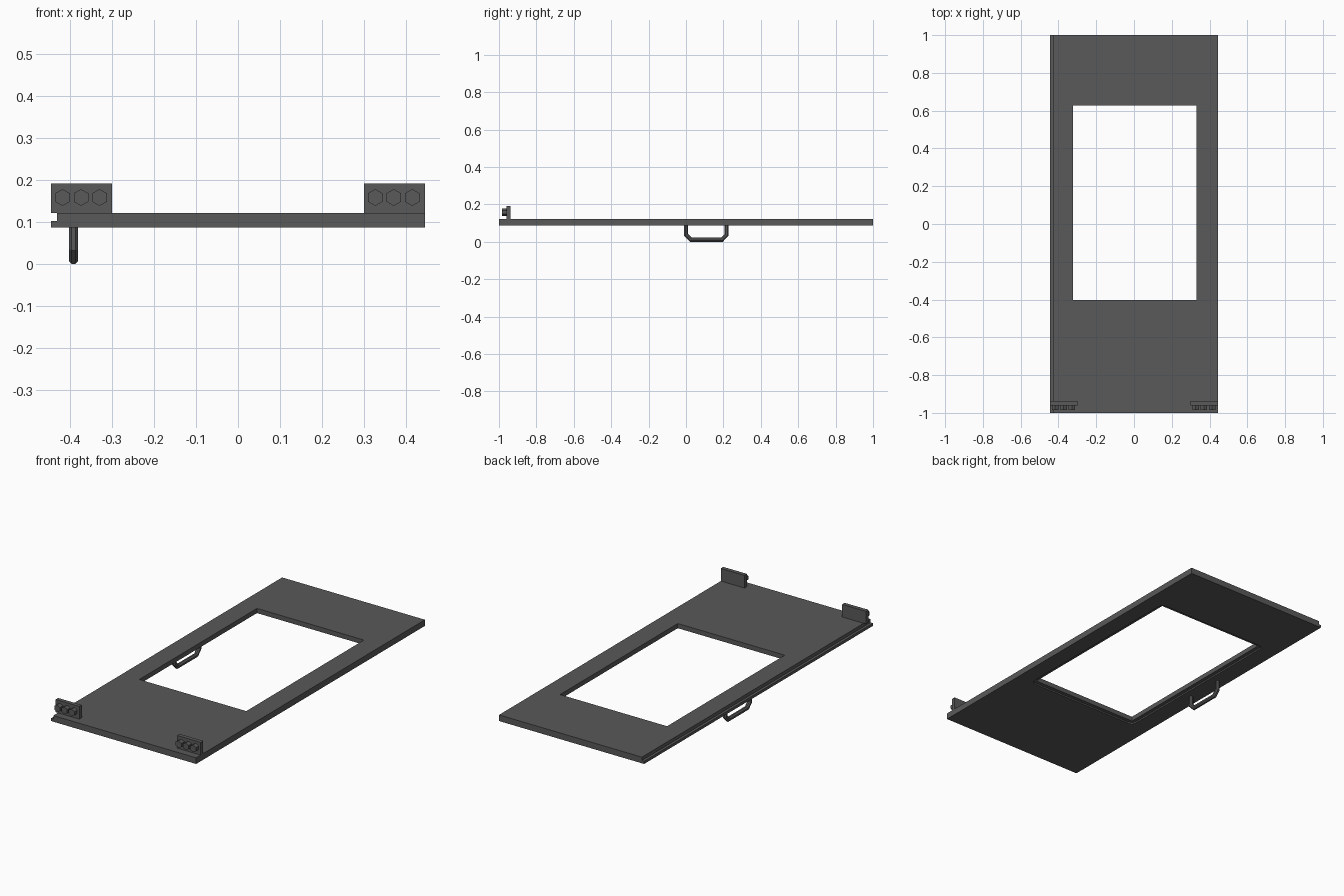
import bpy, bmesh, math
from mathutils import Vector

if "Cube" in bpy.data.objects:
    bpy.data.objects.remove(bpy.data.objects["Cube"])

dark = bpy.data.materials.new("dark_metal")
dark.diffuse_color = (0.1, 0.1, 0.1, 1)
dark.use_nodes = True
dark.node_tree.nodes["Principled BSDF"].inputs["Base Color"].default_value = dark.diffuse_color


def make_object(name, bm):
    bmesh.ops.recalc_face_normals(bm, faces=bm.faces)
    mesh = bpy.data.meshes.new(name)
    bm.to_mesh(mesh)
    bm.free()
    mesh.materials.append(dark)
    obj = bpy.data.objects.new(name, mesh)
    bpy.context.collection.objects.link(obj)
    return obj


def extrude_profile(name, points, offset):
    """Fill a closed 3D outline and extrude it along offset."""
    bm = bmesh.new()
    face = bm.faces.new([bm.verts.new(p) for p in points])
    result = bmesh.ops.extrude_face_region(bm, geom=[face], use_keep_orig=True)
    verts = [v for v in result["geom"] if isinstance(v, bmesh.types.BMVert)]
    bmesh.ops.translate(bm, verts=verts, vec=offset)
    return make_object(name, bm)


def box(name, x0, x1, y0, y1, z0, z1):
    return extrude_profile(name, [(x0, y0, z0), (x1, y0, z0), (x1, y1, z0), (x0, y1, z0)],
                           (0, 0, z1 - z0))


def rounded_rect(x0, x1, y0, y1, z, r, steps=3):
    pts = []
    corners = [(x1 - r, y1 - r), (x0 + r, y1 - r), (x0 + r, y0 + r), (x1 - r, y0 + r)]
    for i, (cx, cy) in enumerate(corners):
        for k in range(steps + 1):
            a = math.pi / 2 * (i + k / steps)
            pts.append((cx + r * math.cos(a), cy + r * math.sin(a), z))
    return pts


def cut(target, cutter):
    mod = target.modifiers.new("cut_" + cutter.name, "BOOLEAN")
    mod.operation = "DIFFERENCE"
    mod.solver = "EXACT"
    mod.object = cutter
    cutter.hide_render = True
    cutter.hide_set(True)


BOTTOM, TOP = 0.087, 0.121

# Door panel with a stepped lip along its left edge
panel = extrude_profile("door_panel", [
    (-0.444, -1, BOTTOM), (0.444, -1, BOTTOM), (0.444, -1, TOP),
    (-0.43, -1, TOP), (-0.43, -1, 0.102), (-0.444, -1, 0.102)], (0, 2, 0))

# Window opening and the wider, shallow glazing recess on the underside
wx0, wx1, wy0, wy1, rim = -0.323, 0.332, -0.402, 0.627, 0.02
cut(panel, box("window_cutter", wx0, wx1, wy0, wy1, 0.0, 0.2))
cut(panel, extrude_profile("recess_cutter", rounded_rect(
    wx0 - rim, wx1 + rim, wy0 - rim, wy1 + rim, 0.05, 0.03), (0, 0, 0.045)))

# Hinge brackets, each with three hexagonal bolts
for side, x0 in (("left", -0.444), ("right", 0.299)):
    box(side + "_bracket", x0, x0 + 0.145, -0.96, -0.938, TOP, 0.191)
    for i in range(3):
        cx, cz, r = x0 + 0.027 + 0.044 * i, 0.158, 0.02
        ring = [(cx + r * math.sin(k * math.pi / 3), -0.985, cz + r * math.cos(k * math.pi / 3))
                for k in range(6)]
        extrude_profile(f"{side}_bolt_{i + 1}", ring, (0, 0.027, 0))

# Pull handle: octagonal bar swept along a chamfered U path
path = [(0.001, 0.092), (0.001, 0.037), (0.026, 0.011),
        (0.192, 0.011), (0.217, 0.037), (0.217, 0.092)]
path = [Vector(p) for p in path]
bm = bmesh.new()
rings = []
hx, radius = -0.391, 0.0119
for i, p in enumerate(path):
    d_in = (p - path[max(i - 1, 0)]).normalized() if i else (path[1] - p).normalized()
    d_out = (path[i + 1] - p).normalized() if i < len(path) - 1 else d_in
    n_in, n_out = Vector((-d_in.y, d_in.x)), Vector((-d_out.y, d_out.x))
    n = (n_in + n_out).normalized()
    n /= n.dot(n_in)
    ring = []
    for k in range(8):
        a = (k + 0.5) * math.pi / 4
        q = p + n * radius * math.sin(a)
        ring.append(bm.verts.new((hx + radius * math.cos(a), q.x, q.y)))
    rings.append(ring)
for a, b in zip(rings, rings[1:]):
    for k in range(8):
        bm.faces.new((a[k], a[(k + 1) % 8], b[(k + 1) % 8], b[k]))
bm.faces.new(rings[0])
bm.faces.new(rings[-1])
make_object("pull_handle", bm)
